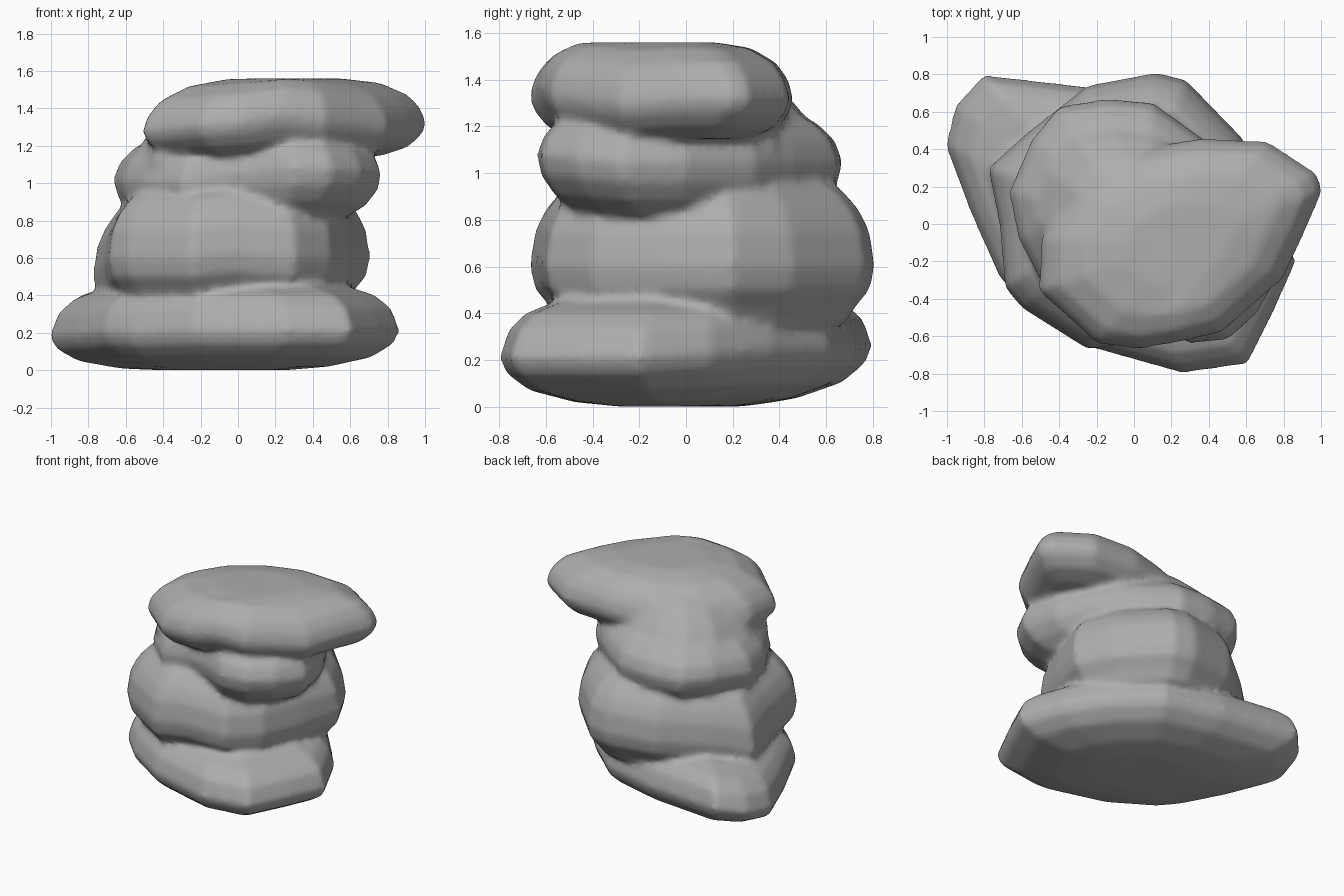
import bpy, bmesh

stone_mat = bpy.data.materials.new("grey stone")
stone_mat.diffuse_color = (0.42, 0.42, 0.42, 1)
stones = []


def stone(outline, profile, shift=(0, 0), top=1.56):
    """Loft a closed boulder: outline = (x, y, rim lift), profile = (z, scale).
    shift slides the upper rings sideways."""
    bm = bmesh.new()
    n = len(outline)
    cx = (min(p[0] for p in outline) + max(p[0] for p in outline)) / 2
    cy = (min(p[1] for p in outline) + max(p[1] for p in outline)) / 2
    rings = []
    for z, s in profile:
        t = (z - profile[0][0]) / (profile[-1][0] - profile[0][0])
        rings.append([bm.verts.new((cx + (x - cx) * s + shift[0] * t,
                                    cy + (y - cy) * s + shift[1] * t,
                                    max(0, min(top, z + lift * s * s))))
                      for x, y, lift in outline])
    for a, b in zip(rings, rings[1:]):
        for i in range(n):
            j = (i + 1) % n
            bm.faces.new((a[i], a[j], b[j], b[i]))
    # close both ends with a fan
    for ring, flip in ((rings[0], True), (rings[-1], False)):
        c = bm.verts.new((sum(v.co.x for v in ring) / n, sum(v.co.y for v in ring) / n,
                          sum(v.co.z for v in ring) / n))
        for i in range(n):
            a, b = ring[i], ring[(i + 1) % n]
            bm.faces.new((b, a, c) if flip else (a, b, c))
    bmesh.ops.recalc_face_normals(bm, faces=bm.faces)
    stones.append(bm)


# wide flat slab at the bottom
stone([(-0.72, -0.29, 0), (-0.58, -0.43, -0.01), (-0.24, -0.66, 0), (0.26, -0.80, 0),
       (0.61, -0.75, 0), (0.76, -0.45, 0), (0.87, -0.20, 0), (0.73, 0.11, 0.02),
       (0.51, 0.37, 0.04), (0.23, 0.62, 0.04), (-0.20, 0.73, 0.04), (-0.81, 0.80, 0.05),
       (-0.96, 0.63, 0), (-1.01, 0.42, -0.03), (-0.88, 0.07, -0.02)],
      [(0, 0.35), (0.02, 0.6), (0.07, 0.84), (0.14, 0.96), (0.21, 1), (0.33, 0.95),
       (0.40, 0.86), (0.45, 0.70)])

# thick lower block
stone([(-0.69, -0.34, 0), (-0.60, -0.45, 0), (-0.25, -0.67, 0), (-0.02, -0.64, 0.03),
       (0.31, -0.60, 0), (0.50, -0.41, 0), (0.62, -0.10, 0), (0.71, 0.20, 0),
       (0.58, 0.46, 0), (0.28, 0.77, 0), (0.12, 0.81, 0), (-0.25, 0.74, 0),
       (-0.58, 0.48, -0.04), (-0.78, 0.30, -0.10), (-0.72, 0.0, -0.04)],
      [(0.35, 0.82), (0.43, 0.89), (0.50, 0.97), (0.60, 1), (0.75, 0.97), (0.84, 0.91),
       (0.92, 0.82), (0.98, 0.68)])

# two-lobed middle stone
stone([(-0.50, -0.30, -0.04), (-0.30, -0.48, -0.04), (-0.08, -0.48, 0), (0.10, -0.54, 0.02),
       (0.30, -0.64, 0.03), (0.50, -0.62, 0.03), (0.66, -0.48, 0.02), (0.77, -0.28, 0),
       (0.72, 0.0, 0), (0.55, 0.30, 0), (0.35, 0.47, 0), (0.10, 0.65, 0),
       (-0.15, 0.67, 0), (-0.40, 0.63, 0), (-0.55, 0.45, 0), (-0.67, 0.17, -0.03),
       (-0.62, -0.08, -0.03)],
      [(0.82, 0.75), (0.88, 0.88), (0.96, 0.97), (1.05, 1), (1.14, 0.95), (1.21, 0.84),
       (1.26, 0.7)])

# sloping shoulder joining the middle stone to the top slab at the back left
stone([(-0.47, -0.32, 0), (0.0, -0.45, 0), (0.45, -0.30, 0), (0.55, 0.10, 0), (0.44, 0.40, 0),
       (0.08, 0.58, 0), (-0.15, 0.61, 0), (-0.38, 0.57, 0), (-0.53, 0.36, 0),
       (-0.58, 0.05, 0)],
      [(1.0, 0.97), (1.12, 1), (1.21, 0.94), (1.31, 0.83), (1.40, 0.68), (1.46, 0.5),
       (1.49, 0.3)],
      shift=(0.06, -0.10))

# overhanging top slab
stone([(-0.51, -0.36, -0.05), (-0.20, -0.64, -0.02), (0.02, -0.67, 0), (0.25, -0.63, 0.04),
       (0.47, -0.58, 0.01), (0.80, -0.29, -0.03), (0.92, -0.03, -0.01), (1.01, 0.18, -0.01),
       (0.98, 0.27, -0.01), (0.72, 0.44, -0.01), (0.36, 0.46, -0.01), (0.0, 0.40, -0.05),
       (-0.33, 0.20, -0.06), (-0.50, -0.08, -0.05)],
      [(1.15, 0.68), (1.20, 0.87), (1.27, 0.97), (1.33, 1), (1.41, 0.96), (1.48, 0.87),
       (1.54, 0.68), (1.565, 0.4)])

# gather the boulders in one mesh
me = bpy.data.meshes.new("rock_stack")
merged = bmesh.new()
for bm in stones:
    tmp = bpy.data.meshes.new("tmp")
    bm.to_mesh(tmp)
    bm.free()
    merged.from_mesh(tmp)
    bpy.data.meshes.remove(tmp)
merged.to_mesh(me)
merged.free()
me.materials.append(stone_mat)
rock = bpy.data.objects.new("rock_stack", me)
bpy.context.collection.objects.link(rock)

# fuse the boulders and soften the folds between them
remesh = rock.modifiers.new("fuse", 'REMESH')
remesh.mode = 'VOXEL'
remesh.voxel_size = 0.022
remesh.use_smooth_shade = True
smooth = rock.modifiers.new("soften", 'SMOOTH')
smooth.factor = 0.5
smooth.iterations = 7
